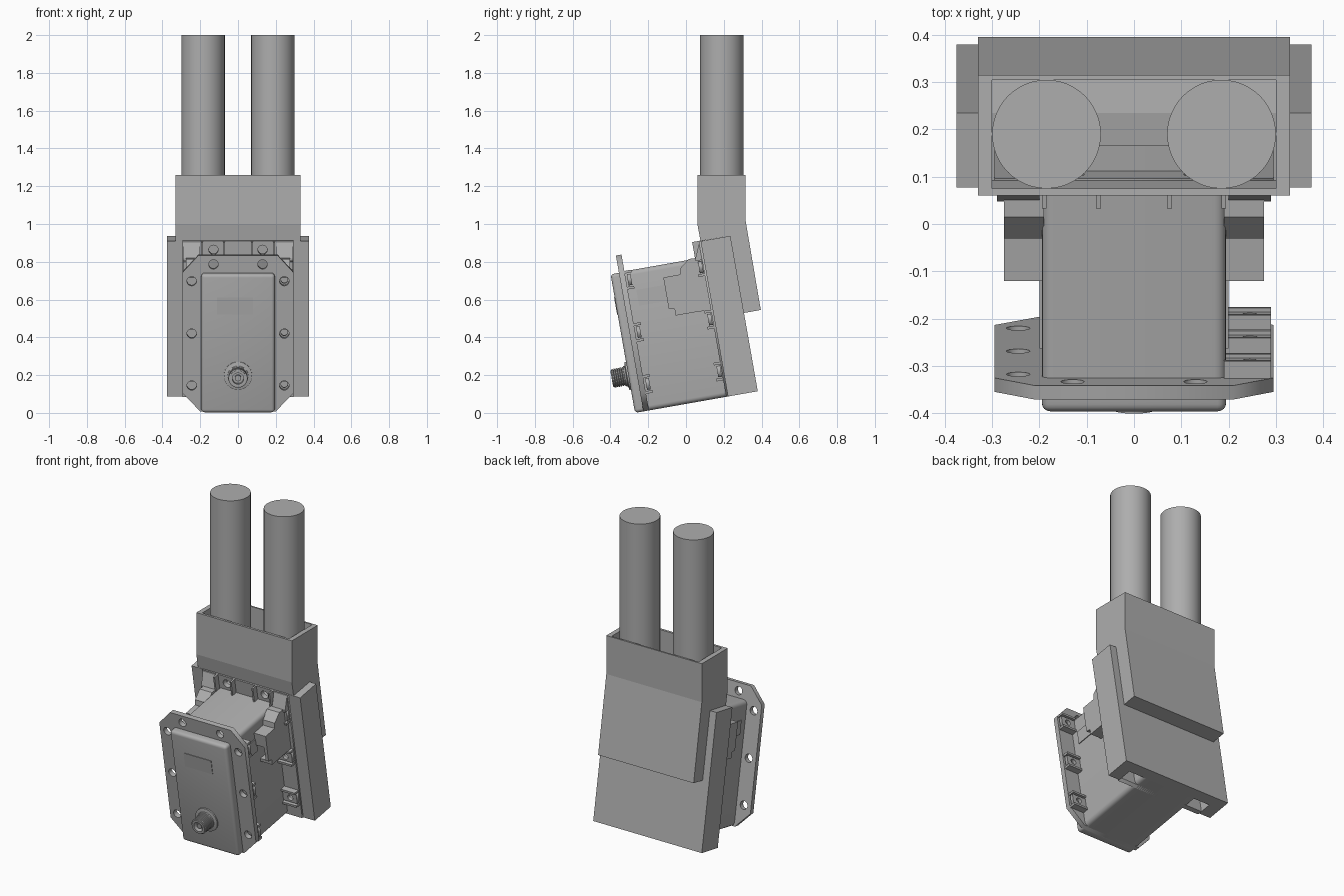
import bpy, bmesh, math
from mathutils import Matrix, Vector

if "Cube" in bpy.data.objects:
    bpy.data.objects.remove(bpy.data.objects["Cube"], do_unlink=True)

grey = bpy.data.materials.new("plain grey")
grey.use_nodes = True
COLOUR = (0.42, 0.42, 0.42, 1)
grey.diffuse_color = COLOUR
grey.node_tree.nodes["Principled BSDF"].inputs["Base Color"].default_value = COLOUR

# Tilted frame of the lower assembly: x across, y depth, z height
WORLD = Matrix.Identity(4)
TILT = Matrix.Translation((0, -0.27, 0)) @ Matrix.Rotation(math.radians(10), 4, 'X')


def finish(name, bm, frame, smooth=False):
    bmesh.ops.recalc_face_normals(bm, faces=bm.faces)
    mesh = bpy.data.meshes.new(name)
    bm.to_mesh(mesh)
    bm.free()
    mesh.materials.append(grey)
    ob = bpy.data.objects.new(name, mesh)
    bpy.context.collection.objects.link(ob)
    ob.matrix_world = frame
    if smooth:
        shade(ob)
    return ob


def shade(ob):
    bpy.ops.object.select_all(action='DESELECT')
    ob.select_set(True)
    bpy.context.view_layer.objects.active = ob
    bpy.ops.object.shade_smooth_by_angle(angle=math.radians(35))


def box(name, x, y, z, bevel=0, along=None, frame=TILT):
    """Box from ranges; rounds all edges, or only those along one axis."""
    bm = bmesh.new()
    size = [r[1] - r[0] for r in (x, y, z)]
    mid = [(r[0] + r[1]) / 2 for r in (x, y, z)]
    bmesh.ops.create_cube(bm, size=1, matrix=Matrix.Translation(mid) @ Matrix.Diagonal((*size, 1)))
    if bevel:
        edges = [e for e in bm.edges if along is None
                 or abs((e.verts[0].co - e.verts[1].co)[along]) > 1e-4]
        bmesh.ops.bevel(bm, geom=edges, offset=bevel, segments=4, profile=0.5, affect='EDGES')
    return finish(name, bm, frame, bevel > 0)


def prism(name, points, x0, x1, frame=TILT):
    """Side profile of (y, z) points extruded across x."""
    bm = bmesh.new()
    face = bm.faces.new([bm.verts.new((x0, y, z)) for y, z in points])
    out = bmesh.ops.extrude_face_region(bm, geom=[face])
    moved = [v for v in out["geom"] if isinstance(v, bmesh.types.BMVert)]
    bmesh.ops.translate(bm, verts=moved, vec=(x1 - x0, 0, 0))
    return finish(name, bm, frame)


def plate(name, outline, holes, y0, y1, radius):
    """Upright plate with an (x, z) outline and round holes."""
    curve = bpy.data.curves.new(name, 'CURVE')
    curve.dimensions, curve.fill_mode = '2D', 'BOTH'
    curve.extrude = (y1 - y0) / 2
    rings = [outline]
    for cx, cz in holes:
        rings.append([(cx + radius * math.cos(a * math.tau / 20),
                       cz + radius * math.sin(a * math.tau / 20)) for a in range(20)])
    for ring in rings:
        spline = curve.splines.new('POLY')
        spline.points.add(len(ring) - 1)
        for p, (a, b) in zip(spline.points, ring):
            p.co = (a, b, 0, 1)
        spline.use_cyclic_u = True
    ob = bpy.data.objects.new(name, curve)
    bpy.context.collection.objects.link(ob)
    curve.materials.append(grey)
    ob.matrix_world = TILT @ Matrix.Translation((0, (y0 + y1) / 2, 0)) @ Matrix.Rotation(math.pi / 2, 4, 'X')
    bpy.ops.object.select_all(action='DESELECT')
    ob.select_set(True)
    bpy.context.view_layer.objects.active = ob
    bpy.ops.object.convert(target='MESH')
    return ob


def lathe(name, profile, centre, frame, axis='Z', steps=48):
    """Turned part from (radius, distance along axis) points."""
    bm = bmesh.new()
    verts = [bm.verts.new((r, 0, d)) for r, d in profile]
    edges = [bm.edges.new(pair) for pair in zip(verts, verts[1:])]
    bmesh.ops.spin(bm, geom=verts + edges, cent=(0, 0, 0), axis=(0, 0, 1),
                   angle=math.tau, steps=steps)
    bmesh.ops.remove_doubles(bm, verts=bm.verts, dist=1e-4)
    turn = Matrix.Rotation(math.pi / 2, 4, 'X') if axis == 'Y' else WORLD
    return finish(name, bm, frame @ Matrix.Translation(centre) @ turn, True)


# Main case and its front cover
box("case", (-.195, .195), (.07, .6), (0, .748), .025, along=1)
box("front_cover", (-.195, .195), (0, .06), (0, .745), .018)
box("cover_label", (-.11, .08), (-.003, .01), (.53, .62))

# Chamfered flanges with bolt holes
octagon = [(-.2, 0), (.2, 0), (.295, .1), (.295, .745), (.21, .838),
           (-.21, .838), (-.295, .745), (-.295, .1)]
heights = (.139, .418, .70)
bolts = [(s * .245, z) for s in (-1, 1) for z in heights] + [(-.13, .79), (.13, .79)]
plate("front_flange", octagon, bolts, .045, .075, .025)
rear = [(-.295, 0), (.295, 0), (.295, .838), (-.295, .838)]
plate("rear_flange", rear, bolts, .49, .52, .025)


# Bolt lugs: a drilled pad between two ribs
def lug(name, side, z, y0, y1):
    a, b = sorted((side * .19, side * .29))
    outline = [(a, z - .03), (b, z - .03), (b, z + .03), (a, z + .03)]
    plate(name + "_pad", outline, [(side * .245, z)], y0 + .012, y1 - .008, .018)
    for d in (-.05, .036):
        box(name + "_rib", (a, b), (y0, y1), (z + d, z + d + .014))


for i, z in enumerate(heights):
    lug(f"front_lug_{i}", 1, z, .072, .112)
    for side, word in ((1, "left"), (-1, "right")):
        lug(f"rear_{word}_lug_{i}", side, z, .455, .495)

for side, word in ((1, "left"), (-1, "right")):
    def span(a, b):
        return tuple(sorted((side * a, side * b)))

    # Top bolt ribs and corner gussets on the rear flange
    for x in (.07, .185):
        box(f"top_{word}_rib", span(x, x + .01), (.455, .495), (.74, .838))
    prism(f"{word}_corner_gusset", [(.455, .745), (.495, .745), (.495, .838)], *span(.2, .29))

    # Side clip: stepped upper block over an open-fronted box
    upper = [(.272, .60), (.272, .68), (.363, .68), (.369, .712), (.422, .753),
             (.49, .75), (.49, .60)]
    prism(f"{word}_clip_top", upper, *span(.19, .275))
    prism(f"{word}_clip_wall", [(.272, .51), (.302, .505), (.302, .473), (.499, .467),
                                (.499, .61), (.272, .61)], *span(.255, .275))
    box(f"{word}_clip_floor", span(.19, .275), (.302, .499), (.47, .49))
    box(f"{word}_clip_back", span(.19, .26), (.36, .38), (.48, .61))
    box(f"{word}_clip_strip", span(.19, .2), (.12, .28), (.555, .64))

    # Side wall of the rear channel
    box(f"{word}_channel_wall", span(.295, .375), (.50, .66), (0, .835))

box("rear_channel_plate", (-.3, .3), (.59, .66), (0, .835))

# Threaded connector on the front cover
thread = [(.075, -.005), (.075, .008), (.055, .012), (.055, .02)]
for i in range(6):
    d = .022 + i * .011
    thread += [(.05, d), (.05, d + .006), (.044, d + .008)]
thread += [(.044, .09), (.03, .09), (.03, .06), (.016, .06), (.016, .08), (0, .08)]
lathe("connector", thread, (0, 0, .2), TILT, 'Y', 32)

# Hollow upper housing: sides, front panel and back panel
side_profile = [(.06, 1.26), (.06, 1.0), (.077, .91), (.235, .937), (.307, .529),
                (.396, .545), (.315, 1.02), (.315, 1.26)]
for side, word in ((1, "left"), (-1, "right")):
    prism(f"housing_{word}_side", side_profile, side * .3, side * .33, WORLD)
prism("housing_front", [(.06, 1.26), (.06, 1.0), (.077, .91), (.092, .912), (.075, 1.0),
                        (.075, 1.26)], -.3, .3, WORLD)
prism("housing_back", [(.305, 1.26), (.305, 1.02), (.32, .93), (.235, .937), (.307, .529),
                       (.396, .545), (.315, 1.02), (.315, 1.26)], -.3, .3, WORLD)

# Twin upright tubes
for side, word in ((1, "left"), (-1, "right")):
    lathe(f"{word}_tube", [(0, .94), (.115, .94), (.115, 2), (0, 2)],
          (side * .185, .19, 0), WORLD)
